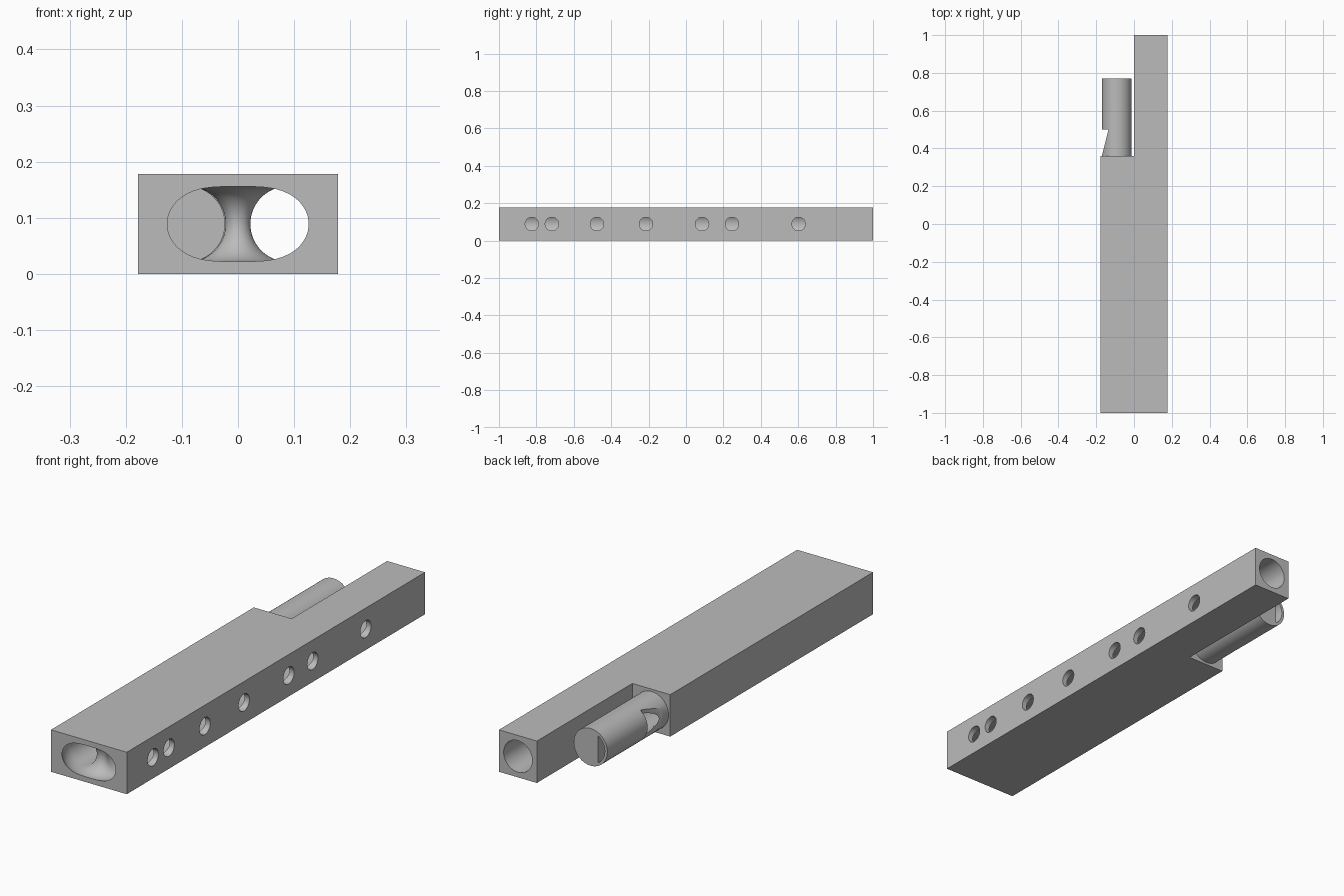
import bpy, bmesh, math
from mathutils import Vector

if "Cube" in bpy.data.objects:
    bpy.data.objects.remove(bpy.data.objects["Cube"])

CX, CZ, R = 0.089, 0.089, 0.067      # bore offset, bore height, bore radius
STEP = 0.36                          # where the short side of the body ends

grey = bpy.data.materials.new("grey")
grey.diffuse_color = (0.5, 0.5, 0.5, 1)
grey.use_nodes = True
grey.node_tree.nodes["Principled BSDF"].inputs["Base Color"].default_value = grey.diffuse_color


def loft(name, rings):
    """Closed solid through a list of equal-sized point rings."""
    bm = bmesh.new()
    loops = [[bm.verts.new(p) for p in ring] for ring in rings]
    n = len(loops[0])
    for a, b in zip(loops, loops[1:]):
        for i in range(n):
            j = (i + 1) % n
            bm.faces.new((a[i], a[j], b[j], b[i]))
    bm.faces.new(loops[0])
    bm.faces.new(loops[-1])
    bmesh.ops.recalc_face_normals(bm, faces=bm.faces)
    mesh = bpy.data.meshes.new(name)
    bm.to_mesh(mesh)
    bm.free()
    mesh.materials.append(grey)
    ob = bpy.data.objects.new(name, mesh)
    bpy.context.collection.objects.link(ob)
    return ob


def arc(r, a0=0, a1=2 * math.pi, n=64, closed=True):
    steps = n if closed else n - 1
    return [(r * math.cos(a0 + (a1 - a0) * i / steps),
             r * math.sin(a0 + (a1 - a0) * i / steps)) for i in range(n)]


def prism_y(name, profile, x, y0, y1):
    return loft(name, [[(x + u, y, CZ + v) for u, v in profile] for y in (y0, y1)])


def prism_z(name, outline, z0, z1):
    return loft(name, [[(x, y, z) for x, y in outline] for z in (z0, z1)])


def cut(target, cutters):
    bpy.context.view_layer.objects.active = target
    for c in cutters:
        m = target.modifiers.new("cut", 'BOOLEAN')
        m.operation, m.solver, m.object = 'DIFFERENCE', 'EXACT', c
        bpy.ops.object.modifier_apply(modifier=m.name)
        bpy.data.objects.remove(c)


def shade(ob):
    bpy.ops.object.select_all(action='DESELECT')
    ob.select_set(True)
    bpy.context.view_layer.objects.active = ob
    bpy.ops.object.shade_smooth_by_angle(angle=math.radians(30))


# Block with one long and one short side
body = prism_z("body", [(-0.178, -1), (0.178, -1), (0.178, 1), (0, 1),
                        (0, STEP), (-0.178, STEP)], 0, 0.178)

# U-shaped bore, its bend breaking through the front face
bend_y = -0.908
path = [(CX, 1.1, 0)]
path += [(CX * math.cos(t), bend_y - CX * math.sin(t), t)
         for t in (math.pi * i / 40 for i in range(41))]
path.append((-CX, 0.5, math.pi))
rings = []
for x, y, t in path:
    out = Vector((math.cos(t), -math.sin(t), 0))
    rings.append([Vector((x, y, CZ)) + out * u + Vector((0, 0, v))
                  for u, v in arc(R)])
cutters = [loft("bore_cutter", rings)]

# Finger holes from the right side into the bore
for y in (-0.824, -0.717, -0.476, -0.214, 0.086, 0.246, 0.602):
    cutters.append(loft("hole_cutter", [[(x, y + u, CZ + v) for u, v in arc(0.036, n=32)]
                                        for x in (CX, 0.25)]))
cut(body, cutters)
shade(body)

# Mouthpiece: tube with plug, flat windway and sloped window
mx = -0.091
mouth = prism_y("mouthpiece", arc(0.079), mx, STEP, 0.77)
chord = math.acos(0.036 / R)
cut(mouth, [
    prism_y("tube_cutter", arc(R), mx, 0.3, 0.5),
    prism_y("windway_cutter", arc(R, math.pi - chord, math.pi + chord, 24, False),
            mx, 0.48, 0.8),
    prism_z("window_cutter", [(-0.25, 0.5), (-0.135, 0.5), (-0.17, STEP - 0.001),
                              (-0.25, STEP - 0.001)], -0.1, 0.3),
])
shade(mouth)
